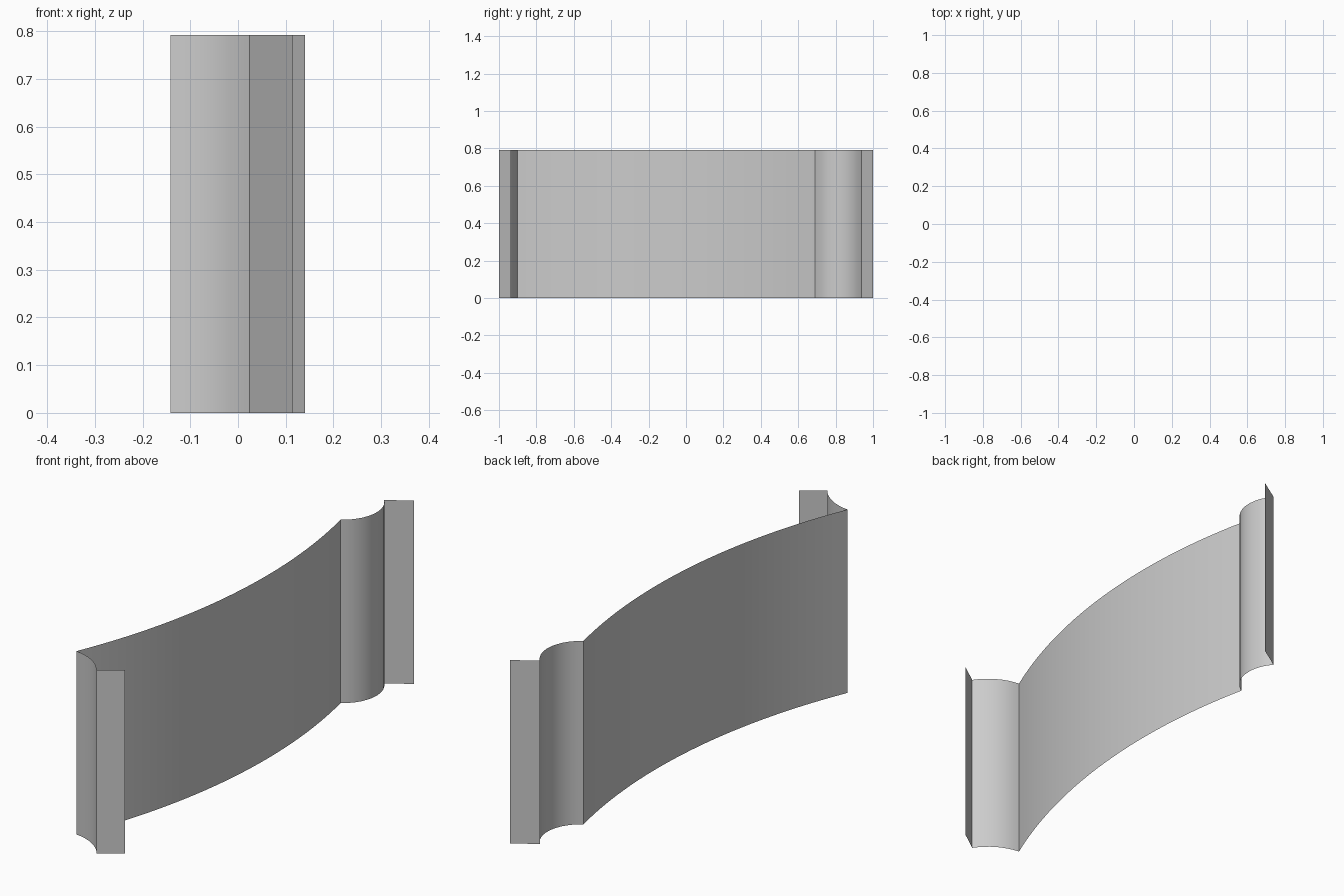
import bpy, bmesh, math
from mathutils import Vector

if "Cube" in bpy.data.objects:
    bpy.data.objects.remove(bpy.data.objects["Cube"])

HEIGHT = 0.792


def bow(a, b, sag, segments):
    """Points from a to b along a shallow arc that bulges by sag to the +x side."""
    a, b = Vector(a), Vector(b)
    chord = b - a
    normal = Vector((chord.y, -chord.x)).normalized()
    if normal.x < 0:
        normal.negate()
    if segments == 1:
        return [a, b]
    half = chord.length / 2
    radius = (half ** 2 + sag ** 2) / (2 * sag)
    sweep = math.asin(half / radius)
    pts = []
    for i in range(segments + 1):
        ang = sweep * (2 * i / segments - 1)
        along = half + radius * math.sin(ang)
        out = radius * math.cos(ang) - (radius - sag)
        pts.append(a + chord.normalized() * along + normal * out)
    return pts


# Plan outline: front lip, front curl, long bowed panel, rear curl, rear lip
corners = [(0.114, -0.935), (0.024, -1.0), (-0.142, -0.90),
           (0.007, 0.69), (0.042, 0.937), (0.14, 1.0)]
bows = [(0, 1), (0.022, 8), (0.124, 28), (0.058, 10), (0, 1)]

outline = [Vector(corners[0])]
for a, b, (sag, segments) in zip(corners, corners[1:], bows):
    outline += bow(a, b, sag, segments)[1:]

# Thin upright sheet raised from the outline
bm = bmesh.new()
verts = [bm.verts.new((p.x, p.y, 0)) for p in outline]
edges = [bm.edges.new(pair) for pair in zip(verts, verts[1:])]
raised = bmesh.ops.extrude_edge_only(bm, edges=edges)["geom"]
top = [g for g in raised if isinstance(g, bmesh.types.BMVert)]
bmesh.ops.translate(bm, verts=top, vec=(0, 0, HEIGHT))
bmesh.ops.recalc_face_normals(bm, faces=bm.faces)

mesh = bpy.data.meshes.new("curved_panel")
bm.to_mesh(mesh)
bm.free()
panel = bpy.data.objects.new("curved_panel", mesh)
bpy.context.collection.objects.link(panel)

# Smooth bends, crisp folds
bpy.context.view_layer.objects.active = panel
panel.select_set(True)
bpy.ops.object.shade_smooth_by_angle(angle=math.radians(25))
